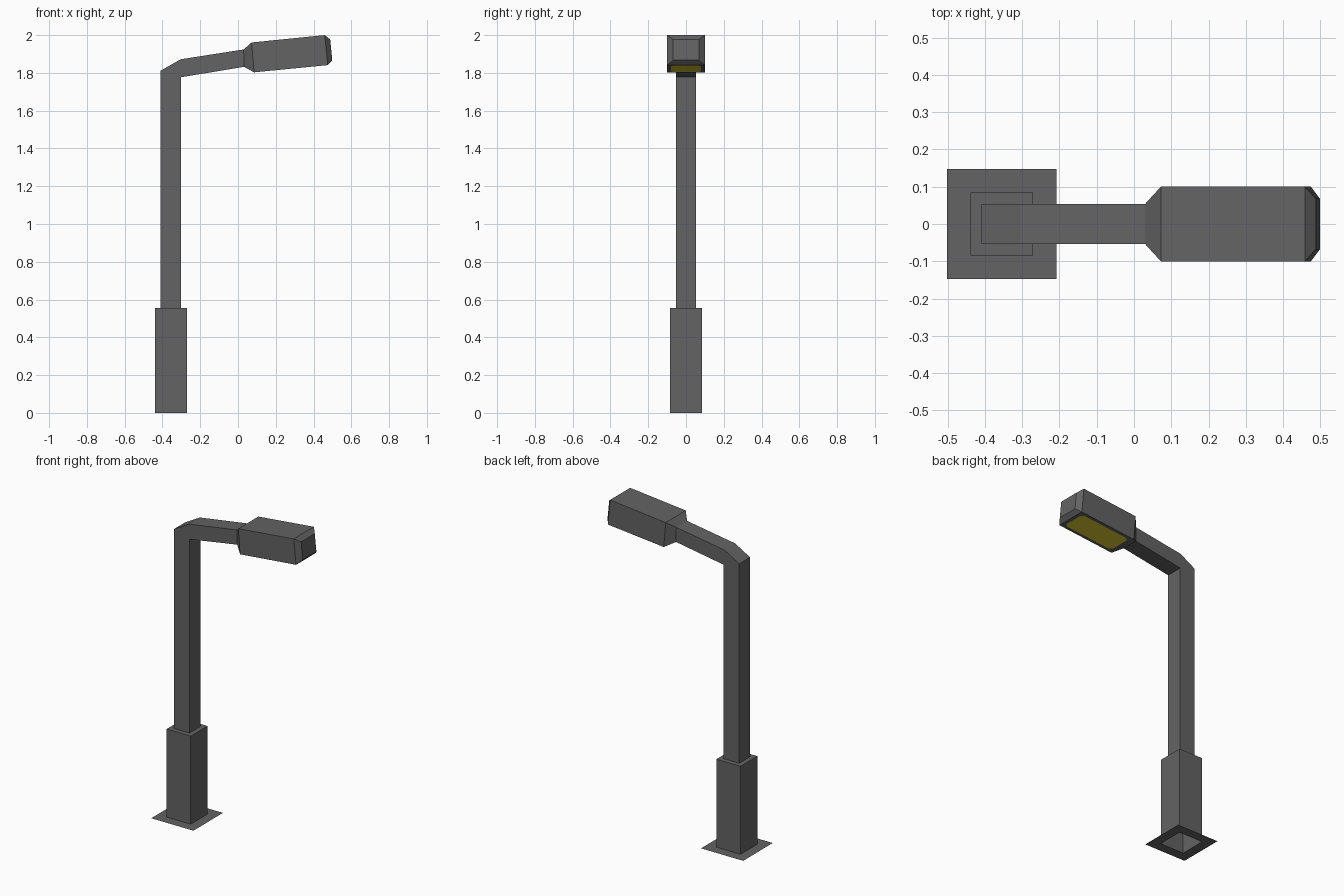
import bpy, bmesh

if "Cube" in bpy.data.objects:
    bpy.data.objects.remove(bpy.data.objects["Cube"])


def material(name, rgb):
    m = bpy.data.materials.new(name)
    m.diffuse_color = (*rgb, 1)
    m.use_nodes = True
    m.node_tree.nodes["Principled BSDF"].inputs["Base Color"].default_value = m.diffuse_color
    return m


grey = material("dark grey metal", (0.125, 0.125, 0.125))
yellow = material("lamp yellow", (0.75, 0.62, 0.035))


def loft(rings, cap=False):
    """Square tube through rings of (outer x, z), (inner x, z), half width in y."""
    bm = bmesh.new()
    loops = []
    for (ox, oz), (ix, iz), h in rings:
        loops.append([bm.verts.new(p) for p in
                      ((ox, -h, oz), (ix, -h, iz), (ix, h, iz), (ox, h, oz))])
    for a, b in zip(loops, loops[1:]):
        for i in range(4):
            j = (i + 1) % 4
            bm.faces.new((a[i], a[j], b[j], b[i]))
    if cap:
        bm.faces.new(loops[-1])
    bmesh.ops.remove_doubles(bm, verts=bm.verts[:], dist=1e-4)
    bm.normal_update()
    return bm


def finish(bm, name):
    me = bpy.data.meshes.new(name)
    bm.to_mesh(me)
    bm.free()
    me.materials.append(grey)
    me.materials.append(yellow)
    ob = bpy.data.objects.new(name, me)
    bpy.context.collection.objects.link(ob)
    return ob


CX = -0.355  # pole axis


def square(h, z):
    return (CX - h, z), (CX + h, z), h


# Flat foot flange and hollow base box with its top ledge
finish(loft([square(0.147, 0), square(0.084, 0),
             square(0.084, 0.555), square(0.054, 0.555)]), "base")

# Pole, with a slanted top cut
pole_top = ((CX - 0.054, 1.812), (CX + 0.054, 1.777), 0.054)
finish(loft([square(0.054, 0.555), pole_top]), "pole")

# Elbow and arm
neck = ((0.03, 1.924), (0.032, 1.832), 0.054)
finish(loft([pole_top, ((-0.304, 1.872), pole_top[1], 0.054), neck]), "arm")

# Lamp head: flared neck, body, tapered nose
head = loft([neck,
             ((0.072, 1.961), (0.085, 1.803), 0.1),
             ((0.459, 2.0), (0.475, 1.841), 0.1),
             ((0.488, 1.977), (0.499, 1.867), 0.068)], cap=True)

# Lamp panel: inset underside with clipped corners
under = max((f for f in head.faces if f.normal.z < -0.9), key=lambda f: f.calc_area())
bmesh.ops.inset_region(head, faces=[under], thickness=0.03)
bmesh.ops.bevel(head, geom=list(under.verts), offset=0.018, segments=1, affect='VERTICES')
for f in head.faces:
    f.material_index = 1 if len(f.verts) == 8 else 0
finish(head, "lamp_head")
